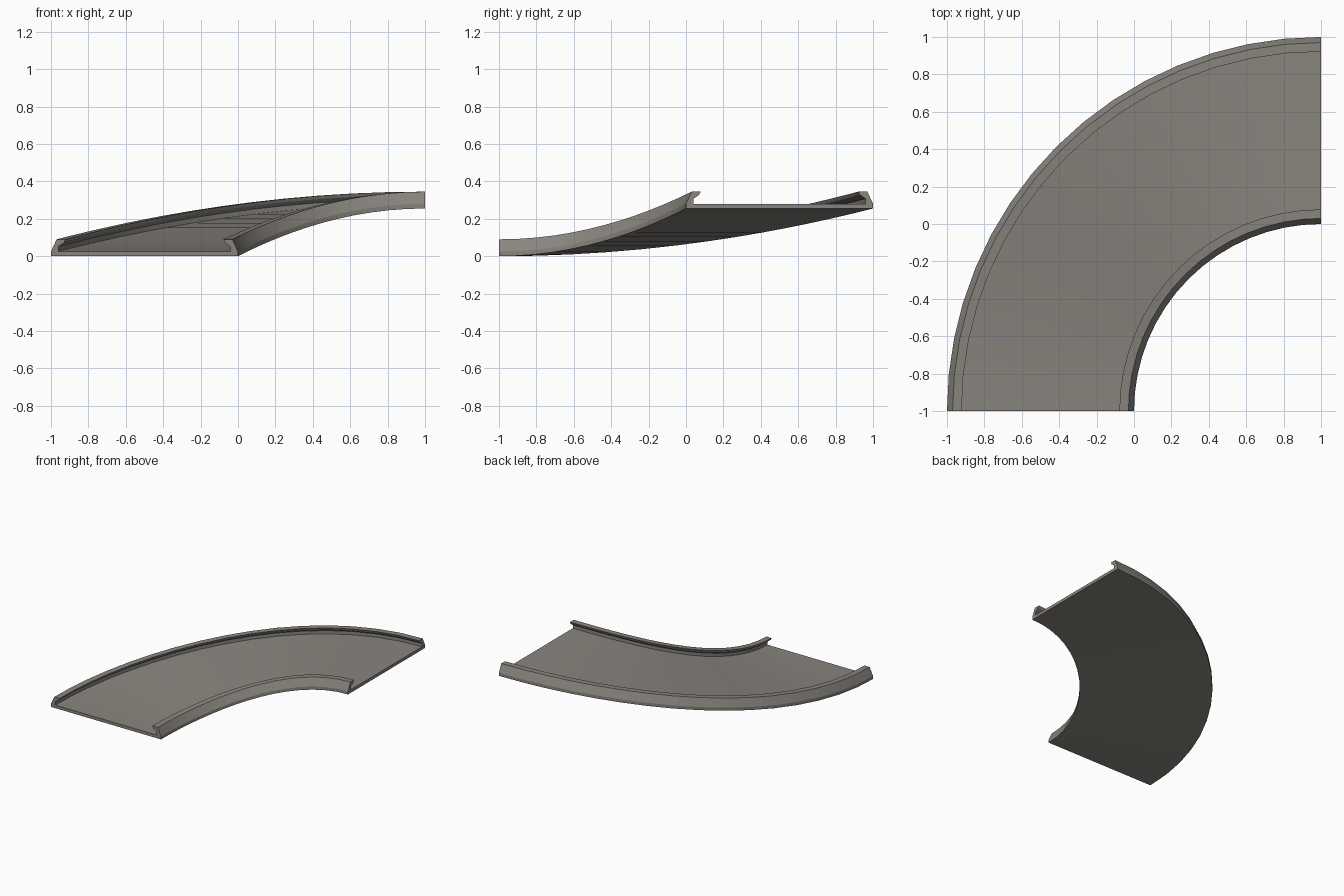
import bpy, bmesh, math

if "Cube" in bpy.data.objects:
    bpy.data.objects.remove(bpy.data.objects["Cube"])

SEGMENTS = 16
RISE = 0.255
CENTRE = (1.0, -1.0)      # centre of the quarter turn

concrete = bpy.data.materials.new("warm grey concrete")
concrete.diffuse_color = (0.25, 0.235, 0.21, 1)
concrete.use_nodes = True
concrete.node_tree.nodes["Principled BSDF"].inputs["Base Color"].default_value = concrete.diffuse_color

# Kerb section: (distance in from the edge, height), outer foot to deck
kerb = [(0, 0), (0, 0.025), (0.03, 0.09), (0.078, 0.09),
        (0.07, 0.072), (0.04, 0.052), (0.04, 0.025)]

# Full road section: inner kerb, deck, mirrored outer kerb
section = [(1 + d, z) for d, z in kerb] + [(2 - d, z) for d, z in reversed(kerb)]


def sweep_point(r, z, t):
    """Place a section point at angle t, with a gentle ease in and out uphill."""
    return (CENTRE[0] - r * math.cos(t),
            CENTRE[1] + r * math.sin(t),
            z + RISE * math.sin(t) ** 2)


# Curved ramp: section swept through 90 degrees
bm = bmesh.new()
rings = [[bm.verts.new(sweep_point(r, z, math.pi / 2 * i / SEGMENTS)) for r, z in section]
         for i in range(SEGMENTS + 1)]
n = len(section)
for a, b in zip(rings, rings[1:]):
    for j in range(n):
        k = (j + 1) % n
        bm.faces.new((a[j], a[k], b[k], b[j]))

# End caps: one kerb outline each side and the deck slab between
h = len(kerb)
for ring in (rings[0], rings[-1]):
    bm.faces.new(ring[:h])
    bm.faces.new(ring[h:])
    bm.faces.new((ring[0], ring[h - 1], ring[h], ring[-1]))

bmesh.ops.recalc_face_normals(bm, faces=bm.faces)
mesh = bpy.data.meshes.new("curved_ramp")
bm.to_mesh(mesh)
bm.free()
mesh.materials.append(concrete)
ramp = bpy.data.objects.new("curved_ramp", mesh)
bpy.context.collection.objects.link(ramp)

# Smooth along the bend, sharp along the kerbs
bpy.context.view_layer.objects.active = ramp
ramp.select_set(True)
bpy.ops.object.shade_smooth_by_angle(angle=math.radians(20))
